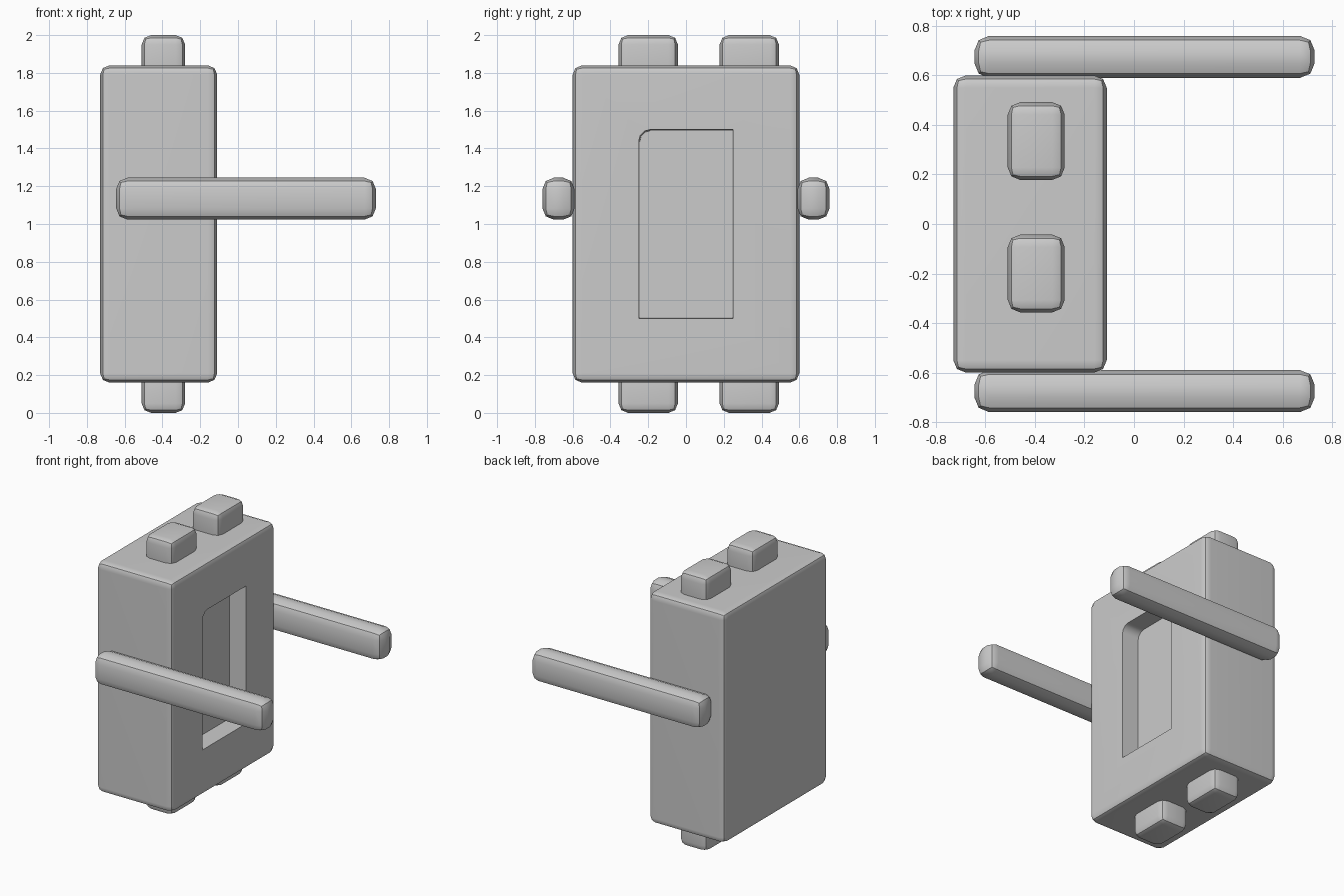
import bpy
import bmesh
import math
from mathutils import Vector

if "Cube" in bpy.data.objects:
    bpy.data.objects.remove(bpy.data.objects["Cube"], do_unlink=True)

# One plain grey for every part
grey = bpy.data.materials.new("plain_grey")
grey.use_nodes = True
grey.diffuse_color = (0.6, 0.6, 0.6, 1)
grey.node_tree.nodes["Principled BSDF"].inputs["Base Color"].default_value = (0.6, 0.6, 0.6, 1)


def rounded_box(lo, hi, bevel):
    """Box between two corners with all edges rounded in two steps."""
    lo, hi = Vector(lo), Vector(hi)
    bm = bmesh.new()
    bmesh.ops.create_cube(bm, size=1)
    bmesh.ops.scale(bm, vec=hi - lo, verts=bm.verts)
    bmesh.ops.translate(bm, vec=(lo + hi) / 2, verts=bm.verts)
    bmesh.ops.bevel(bm, geom=bm.edges[:], offset=bevel, segments=2,
                    profile=0.5, affect='EDGES', clamp_overlap=True)
    return bm


def finish(bm, name):
    bmesh.ops.recalc_face_normals(bm, faces=bm.faces)
    mesh = bpy.data.meshes.new(name)
    bm.to_mesh(mesh)
    bm.free()
    mesh.materials.append(grey)
    obj = bpy.data.objects.new(name, mesh)
    bpy.context.collection.objects.link(obj)
    bpy.ops.object.select_all(action='DESELECT')
    obj.select_set(True)
    bpy.context.view_layer.objects.active = obj
    bpy.ops.object.shade_smooth_by_angle(angle=math.radians(30))
    weighted = obj.modifiers.new("flat_face_normals", 'WEIGHTED_NORMAL')
    weighted.keep_sharp = True
    return obj


# Body slab with a shallow recess in its +x face
bm = rounded_box((-0.73, -0.6, 0.16), (-0.11, 0.6, 1.84), 0.05)
panel = max(bm.faces, key=lambda f: f.normal.x * f.calc_area())
bmesh.ops.inset_individual(bm, faces=[panel], thickness=0.2)
for v in panel.verts:
    v.co.y = math.copysign(0.25, v.co.y)
    v.co.z = 1 + math.copysign(0.5, v.co.z - 1)
floor = bmesh.ops.extrude_discrete_faces(bm, faces=[panel])["faces"][0]
for v in floor.verts:
    v.co.x -= 0.13
    v.co.y *= 0.98
    v.co.z = 1 + (v.co.z - 1) * 0.99
# Round the one upper corner of the recess
corner = [e for e in bm.edges
          if abs(e.verts[0].co.x - e.verts[1].co.x) > 0.12
          and all(-0.3 < v.co.y < -0.2 and 1.4 < v.co.z < 1.6 for v in e.verts)]
bmesh.ops.bevel(bm, geom=corner, offset=0.06, segments=3, profile=0.5, affect='EDGES')
finish(bm, "body")

# Pegs on the top and bottom
for end, z0, z1 in (("top", 1.76, 2.0), ("bottom", 0.0, 0.24)):
    for side, y in (("front", -0.2), ("back", 0.335)):
        peg = rounded_box((-0.51, y - 0.157, z0), (-0.28, y + 0.157, z1), 0.05)
        finish(peg, f"{end}_peg_{side}")

# Arms reaching forward along both sides
for side, y in (("front", -0.675), ("back", 0.675)):
    arm = rounded_box((-0.645, y - 0.085, 1.023), (0.73, y + 0.085, 1.245), 0.06)
    finish(arm, f"arm_{side}")
